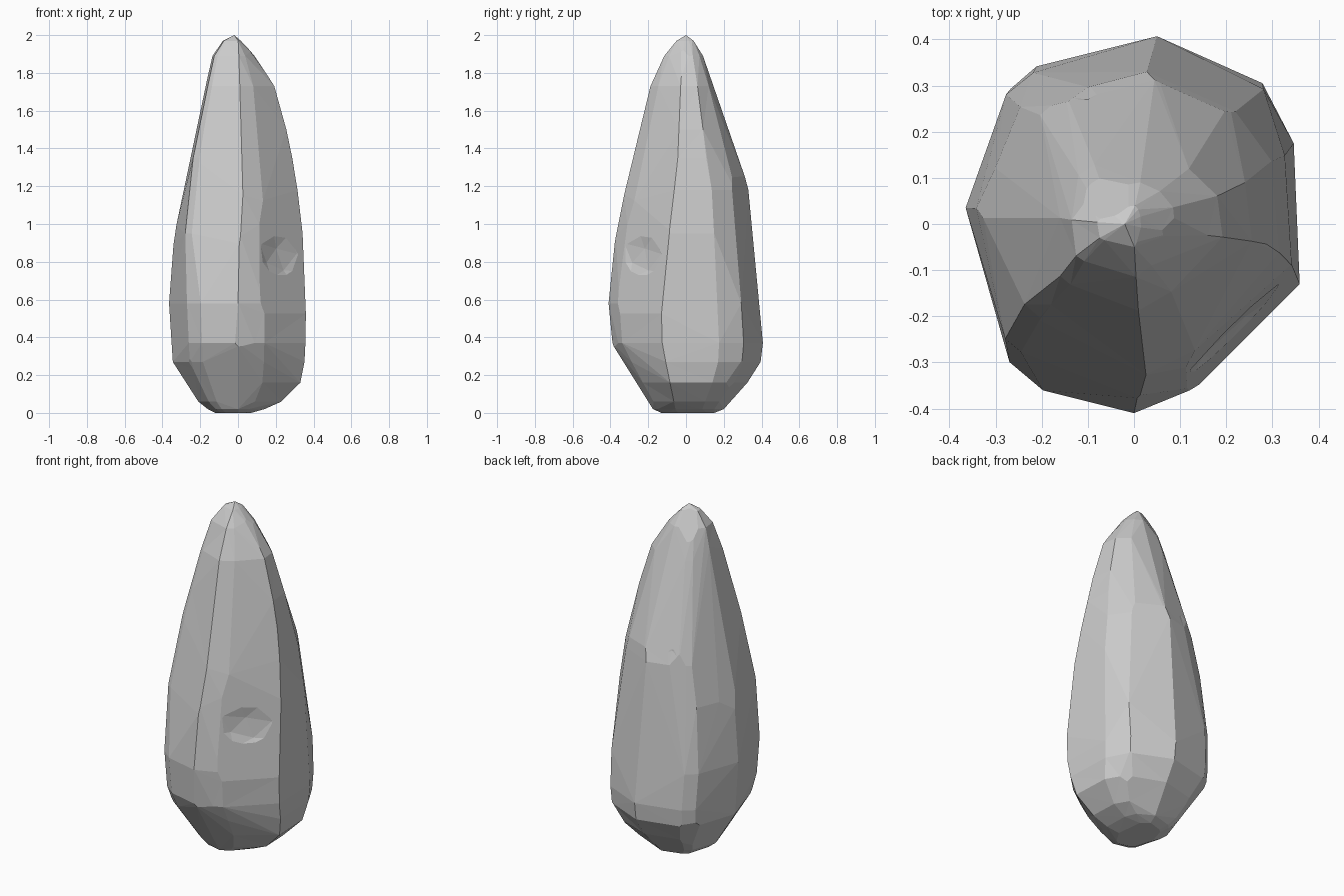
import bpy, bmesh
from mathutils import Vector

if "Cube" in bpy.data.objects:
    bpy.data.objects.remove(bpy.data.objects["Cube"])

# Ridge positions round the stone at its widest part and near the tip (unit box, -1..1)
LOW = [(0, -1), (.39, -.86), (1, -.32), (.97, .43), (.78, .75), (.14, 1),
       (-.6, .84), (-.76, .72), (-1, .09), (-.74, -.73), (-.54, -.88)]
HIGH = [(.05, -1), (.42, -.78), (1, -.15), (.94, .4), (.62, .79), (.15, 1),
        (-.5, .85), (-.7, .7), (-1, .1), (-.93, -.6), (-.8, -.7)]

# Height, then left, right, front and back reach of each ring
RINGS = [(0, .12, .07, .13, .15), (.02, .16, .14, .175, .2), (.06, .21, .23, .2, .235),
         (.16, .27, .33, .265, .325), (.27, .345, .352, .335, .395), (.37, .352, .357, .393, .407),
         (.58, .365, .36, .41, .39), (.95, .337, .342, .372, .357), (1.18, .285, .315, .33, .335),
         (1.35, .255, .287, .29, .268), (1.5, .225, .256, .25, .225),
         (1.73, .172, .192, .188, .152), (1.89, .135, .09, .115, .09), (1.97, .08, .015, .05, .04)]

bm = bmesh.new()
for z, left, right, front, back in RINGS:
    t = min(max((z - .6) / .75, 0), 1)
    for (ax, ay), (bx, by) in zip(LOW, HIGH):
        x, y = ax + (bx - ax) * t, ay + (by - ay) * t
        bm.verts.new((x * (right if x > 0 else left), y * (back if y > 0 else front), z))
bm.verts.new((-.02, 0, 2))
bmesh.ops.convex_hull(bm, input=bm.verts)
loose = [v for v in bm.verts if not v.link_faces]
bmesh.ops.delete(bm, geom=loose, context='VERTS')


def chip(normal, depth):
    """Slice a flat facet off the stone, measured in from its outermost point."""
    n = Vector(normal).normalized()
    reach = max(v.co.dot(n) for v in bm.verts)
    bmesh.ops.bisect_plane(bm, geom=bm.verts[:] + bm.edges[:] + bm.faces[:], dist=1e-5,
                           plane_co=n * (reach - depth), plane_no=n, clear_outer=True)
    bmesh.ops.holes_fill(bm, edges=[e for e in bm.edges if e.is_boundary], sides=0)


# Broad worn facets
chip((.3, -1, -.12), .008)
chip((-.35, -1, .22), .012)
chip((.72, -.72, .1), .01)
chip((-.95, .3, .2), .008)
chip((-.5, 1, .15), .012)
chip((.45, 1, .15), .012)
chip((-.8, -.5, -.5), .004)
chip((.6, .7, -.5), .01)
chip((-.6, .6, -.55), .01)
chip((.7, -.1, .5), .006)
chip((-.35, .8, .48), .012)

# Merge nearly flat neighbours into larger facets
bmesh.ops.dissolve_limit(bm, angle_limit=.09, verts=bm.verts[:], edges=bm.edges[:])
bmesh.ops.triangulate(bm, faces=bm.faces[:])
bmesh.ops.recalc_face_normals(bm, faces=bm.faces[:])
mesh = bpy.data.meshes.new("standing_stone")
bm.to_mesh(mesh)
bm.free()
stone = bpy.data.objects.new("standing_stone", mesh)
bpy.context.collection.objects.link(stone)


def hollow(name, loc, size, rot):
    """Scoop a shallow angular hollow out of the stone."""
    bpy.ops.mesh.primitive_ico_sphere_add(subdivisions=2, radius=1, location=loc, rotation=rot)
    cutter = bpy.context.object
    cutter.name = name
    cutter.scale = size
    cutter.hide_render = True
    cutter.display_type = 'WIRE'
    mod = stone.modifiers.new(name, 'BOOLEAN')
    mod.operation = 'DIFFERENCE'
    mod.solver = 'EXACT'
    mod.object = cutter


# Shallow hollow on the front right, shallow notch on the back left
hollow("front_hollow_cutter", (.258, -.275, .87), (.24, .08, .2), (0, .2, .78))
hollow("back_notch_cutter", (-.12, .347, 1.27), (.2, .08, .2), (.2, .3, .3))
